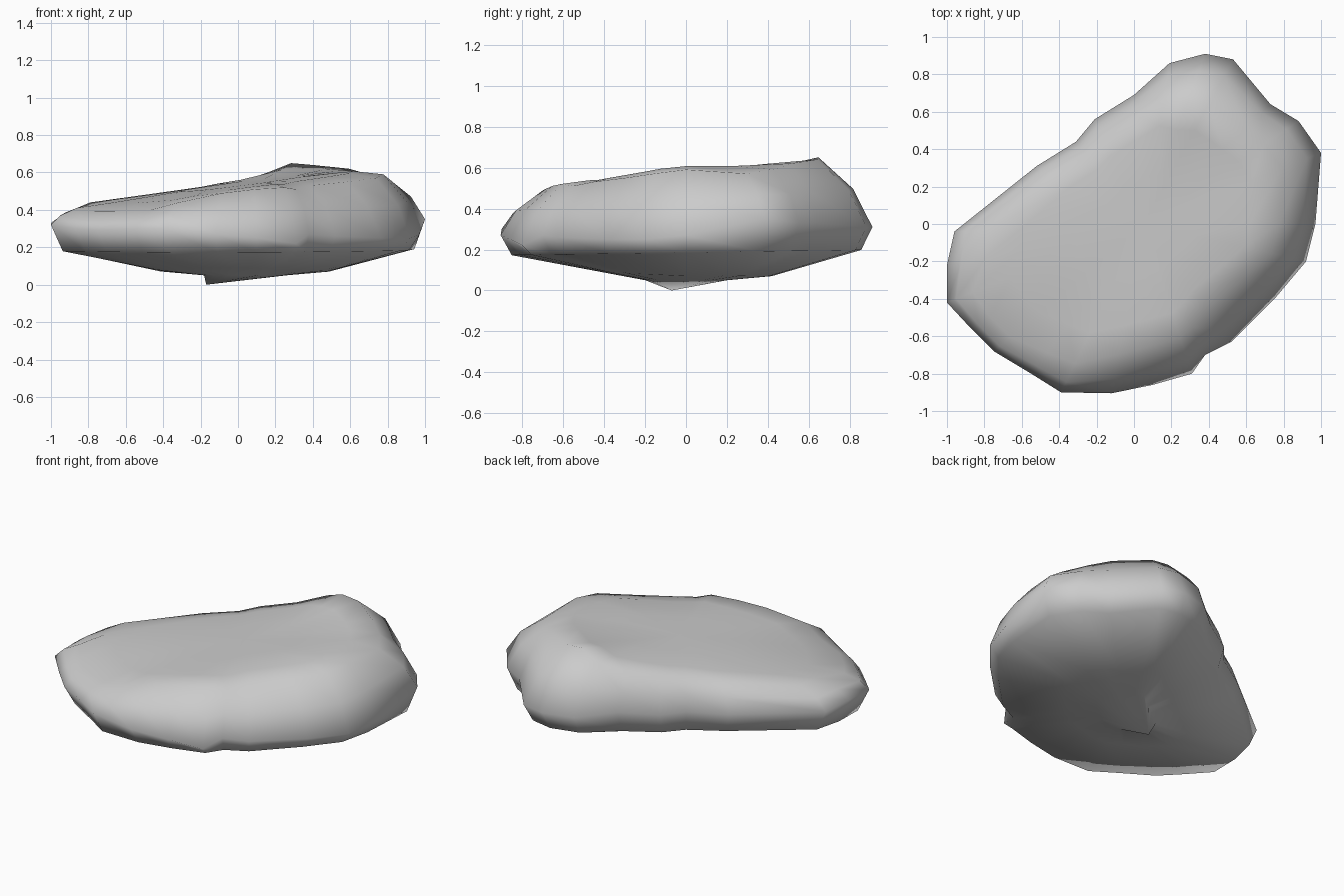
import bpy, bmesh

if "Cube" in bpy.data.objects:
    bpy.data.objects.remove(bpy.data.objects["Cube"])

# Outline of the boulder seen from above, counter-clockwise:
# x, y, height of widest point, height of top shoulder, shoulder inset scale
OUTLINE = [
    (1.00, .38, .35, .57, .78), (.97, .00, .27, .59, .79),
    (.92, -.20, .25, .57, .79), (.76, -.39, .25, .55, .75),
    (.52, -.63, .26, .53, .72), (.38, -.70, .27, .51, .79),
    (.31, -.80, .22, .52, .76), (.10, -.86, .25, .51, .76),
    (-.12, -.905, .27, .49, .77), (-.39, -.90, .30, .44, .83),
    (-.55, -.80, .30, .40, .86), (-.75, -.68, .29, .39, .89),
    (-.87, -.56, .30, .39, .89), (-1.0, -.42, .32, .41, .87),
    (-1.0, -.22, .33, .43, .80), (-.96, -.04, .31, .44, .83),
    (-.52, .31, .31, .48, .86), (-.31, .44, .32, .50, .86),
    (-.21, .56, .32, .52, .84), (.00, .69, .33, .55, .84),
    (.19, .86, .31, .60, .78), (.38, .91, .31, .65, .71),
    (.53, .88, .31, .64, .73), (.73, .64, .33, .62, .80),
    (.88, .55, .33, .59, .78),
]
CX, CY = .05, .0


def ring(bm, scale, height):
    """One closed loop; scale is a function of the outline point, height also of x, y."""
    loop = []
    for p in OUTLINE:
        s = scale(p)
        x, y = CX + (p[0] - CX) * s, CY + (p[1] - CY) * s
        loop.append(bm.verts.new((x, y, height(p, x, y))))
    return loop


def top_plane(x, y):
    """The gently tilted top surface, rising to the back right."""
    return .54 + .115 * x + .045 * y


bm = bmesh.new()
# Rings from the underside up to the top surface
rings = [
    ring(bm, lambda p: .22, lambda p, x, y: .05),
    ring(bm, lambda p: .46, lambda p, x, y: .07 - .05 * min(y, 0)),
    ring(bm, lambda p: .94, lambda p, x, y: .185 + .015 * y),
    ring(bm, lambda p: 1.0, lambda p, x, y: p[2]),
    ring(bm, lambda p: p[4] + (1 - p[4]) * .64,
         lambda p, x, y: p[2] + (p[3] - p[2]) * .55),
    ring(bm, lambda p: p[4], lambda p, x, y: p[3]),
    ring(bm, lambda p: p[4] * .78,
         lambda p, x, y: .65 * top_plane(x, y) + .35 * (p[3] + .01)),
    ring(bm, lambda p: p[4] * .4, lambda p, x, y: top_plane(x, y)),
]
n = len(OUTLINE)
for a, b in zip(rings, rings[1:]):
    for i in range(n):
        j = (i + 1) % n
        bm.faces.new((a[i], a[j], b[j], b[i]))

# Lowest point under the boulder and centre of the top
low = bm.verts.new((-.17, -.07, 0))
high = bm.verts.new((CX, CY, top_plane(CX, CY)))
for i in range(n):
    j = (i + 1) % n
    bm.faces.new((low, rings[0][j], rings[0][i]))
    bm.faces.new((high, rings[-1][i], rings[-1][j]))
bmesh.ops.recalc_face_normals(bm, faces=bm.faces[:])

mesh = bpy.data.meshes.new("boulder")
bm.to_mesh(mesh)
bm.free()
mesh.shade_smooth()
boulder = bpy.data.objects.new("boulder", mesh)
bpy.context.collection.objects.link(boulder)
